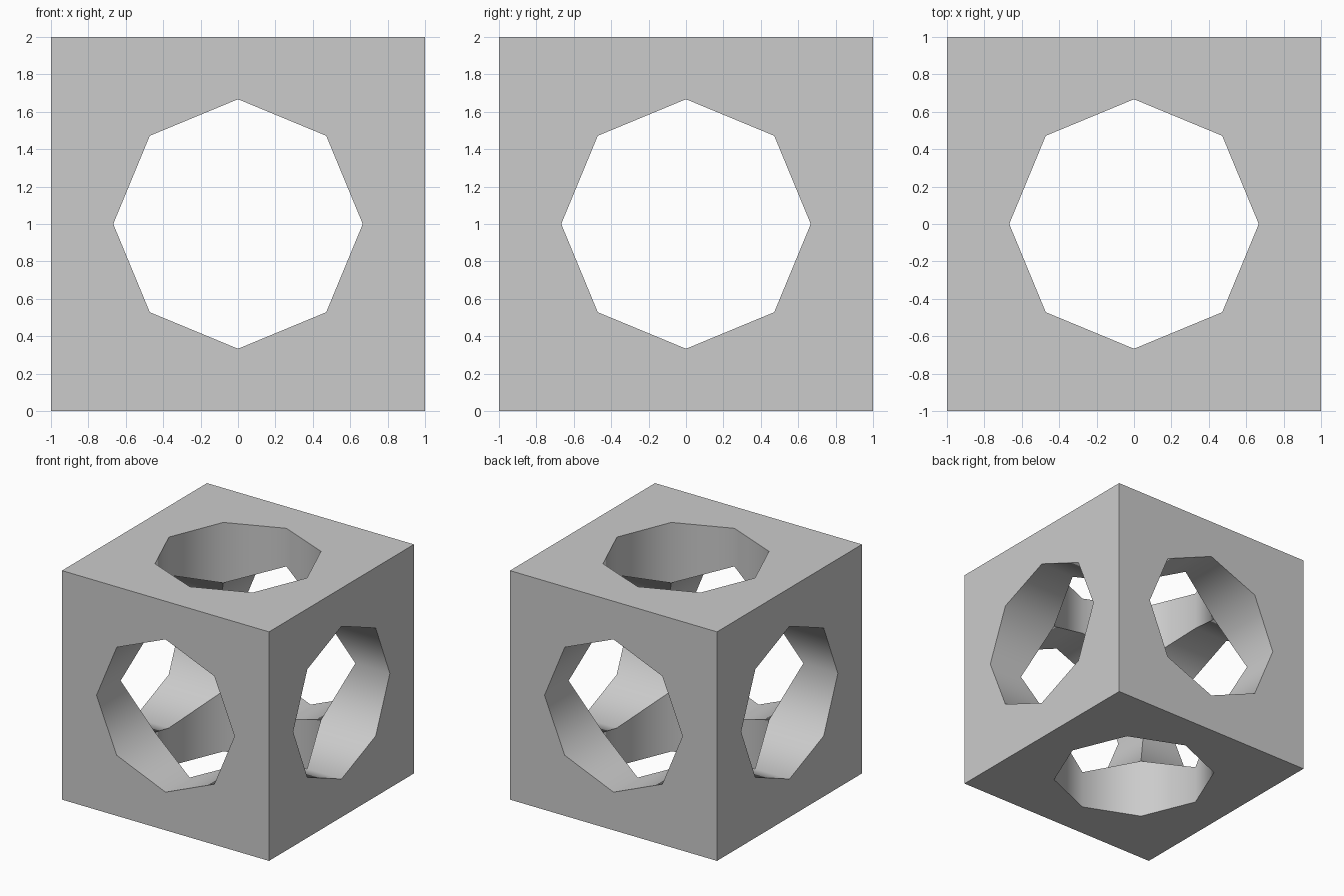
import bpy
from math import radians

if "Cube" in bpy.data.objects:
    bpy.data.objects.remove(bpy.data.objects["Cube"])

# Outer block
bpy.ops.mesh.primitive_cube_add(size=2, location=(0, 0, 1))
block = bpy.context.object
block.name = "pierced_cube"

# Octagonal tunnels along z, y and x
cutters = []
for axis, rot in (("z", (0, 0, 0)), ("y", (90, 0, 0)), ("x", (0, 90, 0))):
    bpy.ops.mesh.primitive_cylinder_add(
        vertices=8, radius=0.667, depth=3, location=(0, 0, 1),
        rotation=[radians(a) for a in rot])
    cutter = bpy.context.object
    cutter.name = f"tunnel_cutter_{axis}"
    cutter.hide_render = True
    cutters.append(cutter)

# Cut the tunnels, then merge the coincident corner points
bpy.ops.object.select_all(action='DESELECT')
block.select_set(True)
bpy.context.view_layer.objects.active = block
for cutter in cutters:
    cut = block.modifiers.new("cut", 'BOOLEAN')
    cut.operation = 'DIFFERENCE'
    cut.solver = 'EXACT'
    cut.object = cutter
    bpy.ops.object.modifier_apply(modifier=cut.name)
weld = block.modifiers.new("weld", 'WELD')
weld.merge_threshold = 0.0005
bpy.ops.object.modifier_apply(modifier=weld.name)

for cutter in cutters:
    bpy.data.objects.remove(cutter)

# Smooth tunnel walls, crisp rims
bpy.ops.object.shade_smooth_by_angle(angle=radians(60))
